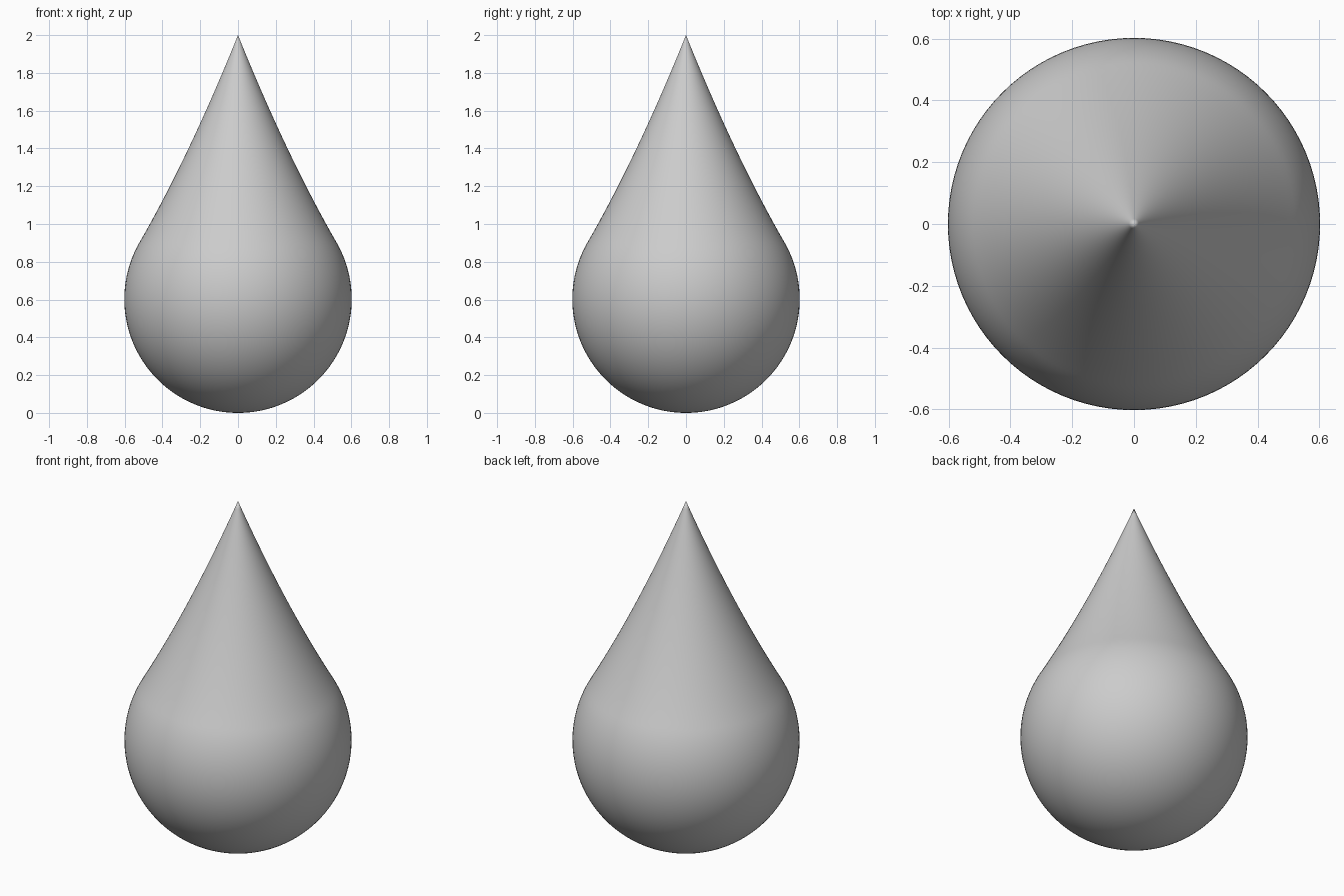
import bpy, bmesh, math
from mathutils import Vector

if "Cube" in bpy.data.objects:
    bpy.data.objects.remove(bpy.data.objects["Cube"])

R = 0.602                      # radius of the round belly
JOIN = math.radians(30)        # elevation where belly meets the neck
SEGMENTS = 96

# Half profile: sphere arc from the bottom up to the join
profile = []
for i in range(49):
    a = -math.pi / 2 + (JOIN + math.pi / 2) * i / 48
    profile.append((R * math.cos(a), R + R * math.sin(a)))

# Concave neck, tangent to the belly, rising to the point
start = Vector(profile[-1])
control = start + Vector((-math.sin(JOIN), math.cos(JOIN))) * 0.52
tip = Vector((0, 2))
for i in range(1, 33):
    t = i / 32
    p = start * (1 - t) ** 2 + control * 2 * t * (1 - t) + tip * t ** 2
    profile.append((p.x, p.y))

# Spin the profile around z
bm = bmesh.new()
verts = [bm.verts.new((r, 0, z)) for r, z in profile]
edges = [bm.edges.new(pair) for pair in zip(verts, verts[1:])]
bmesh.ops.spin(bm, geom=verts + edges, cent=(0, 0, 0), axis=(0, 0, 1),
               angle=math.tau, steps=SEGMENTS, use_duplicate=False)
bmesh.ops.remove_doubles(bm, verts=bm.verts, dist=1e-4)
bmesh.ops.recalc_face_normals(bm, faces=bm.faces)
for f in bm.faces:
    f.smooth = True

mesh = bpy.data.meshes.new("teardrop")
bm.to_mesh(mesh)
bm.free()
drop = bpy.data.objects.new("teardrop", mesh)
bpy.context.collection.objects.link(drop)
